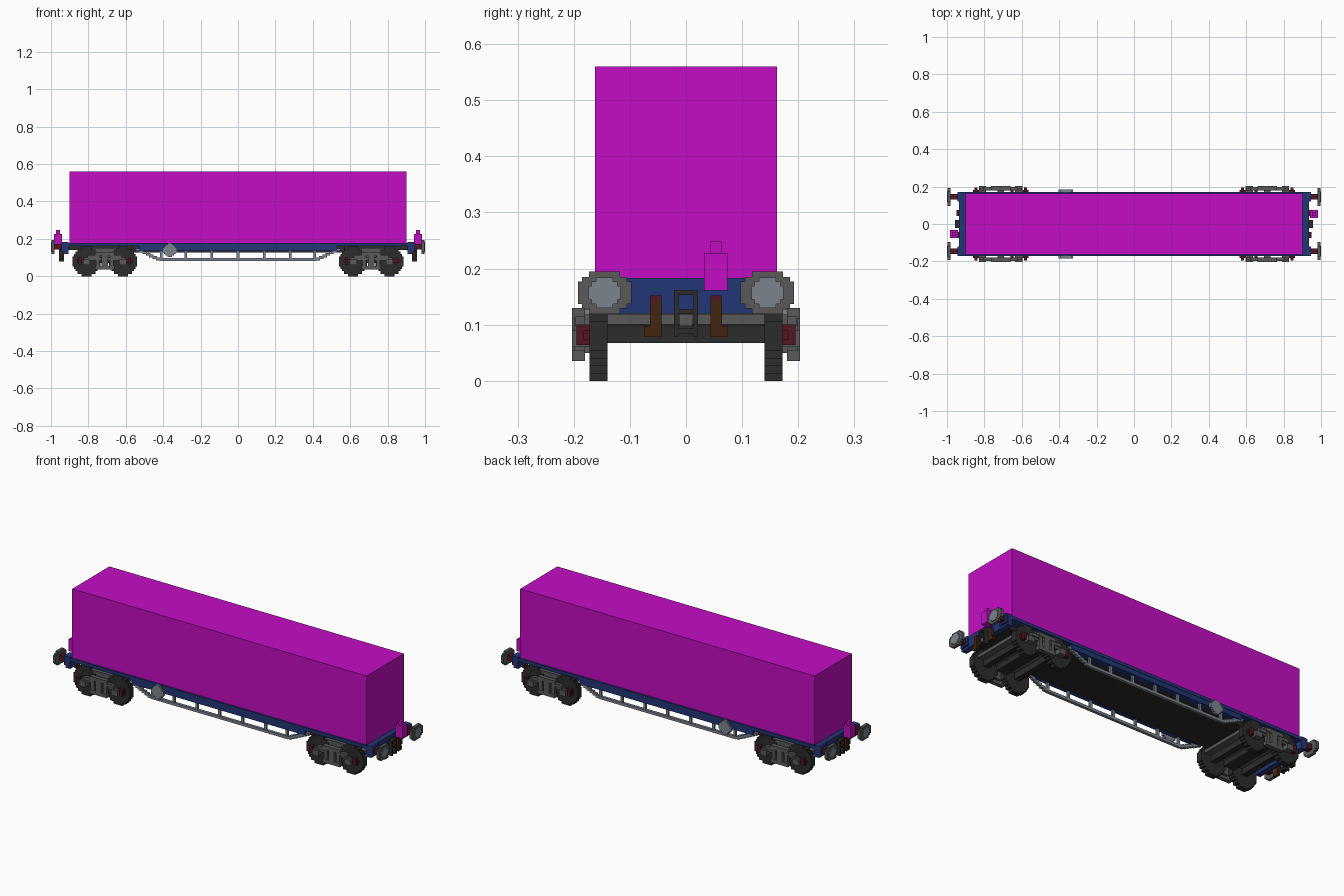
import bpy, bmesh, math

cube = bpy.data.objects.get("Cube")
if cube:
    bpy.data.objects.remove(cube, do_unlink=True)


def material(name, rgb):
    m = bpy.data.materials.new(name)
    m.use_nodes = True
    m.diffuse_color = (*rgb, 1)
    m.node_tree.nodes["Principled BSDF"].inputs["Base Color"].default_value = (*rgb, 1)
    return m


MAGENTA = material("magenta", (0.55, 0.004, 0.55))
BLUE = material("dark blue", (0.016, 0.036, 0.18))
BLACK = material("charcoal", (0.025, 0.025, 0.025))
GREY = material("grey", (0.1, 0.1, 0.1))
LIGHT = material("light grey", (0.2, 0.23, 0.27))
RED = material("dark red", (0.085, 0.008, 0.017))
BROWN = material("brown", (0.06, 0.018, 0.005))


def finish(name, bm, mat):
    bmesh.ops.recalc_face_normals(bm, faces=bm.faces)
    me = bpy.data.meshes.new(name)
    bm.to_mesh(me)
    bm.free()
    me.materials.append(mat)
    ob = bpy.data.objects.new(name, me)
    bpy.context.collection.objects.link(ob)
    return ob


def boxes(name, mat, spans, sx=1, sy=1):
    """One mesh from boxes (x0, x1, y0, y1, z0, z1), optionally flipped in x or y."""
    bm = bmesh.new()
    for x0, x1, y0, y1, z0, z1 in spans:
        vs = bmesh.ops.create_cube(bm, size=1)["verts"]
        for v in vs:
            v.co.x = sx * ((x0 + x1) / 2 + v.co.x * (x1 - x0))
            v.co.y = sy * ((y0 + y1) / 2 + v.co.y * (y1 - y0))
            v.co.z = (z0 + z1) / 2 + v.co.z * (z1 - z0)
    return finish(name, bm, mat)


def stepped_disc(name, mat, axis, centre, depth, steps):
    """Disc with a staircase rim; steps are (half width, half height) corners."""
    q = []
    for i, (w, h) in enumerate(steps):
        if i:
            q.append((w, steps[i - 1][1]))
        q.append((w, h))
    r = q[::-1]
    ring = q + [(-w, h) for w, h in r] + [(-w, -h) for w, h in q] + [(w, -h) for w, h in r]
    cx, cy, cz = centre
    bm = bmesh.new()
    d = depth / 2
    if axis == "x":
        vs = [bm.verts.new((cx - d, cy + u, cz + v)) for u, v in ring]
        vec = (depth, 0, 0)
    else:
        vs = [bm.verts.new((cx + u, cy - d, cz + v)) for u, v in ring]
        vec = (0, depth, 0)
    face = bm.faces.new(vs)
    ext = bmesh.ops.extrude_face_region(bm, geom=[face], use_keep_orig=True)["geom"]
    bmesh.ops.translate(bm, vec=vec, verts=[e for e in ext if isinstance(e, bmesh.types.BMVert)])
    return finish(name, bm, mat)


WHEEL = [(0.075, 0.027), (0.067, 0.040), (0.060, 0.053), (0.047, 0.067), (0.027, 0.08)]
HEAD = [(0.0475, 0.02), (0.04, 0.028), (0.0275, 0.0375)]
HEAD_IN = [(0.0285, 0.012), (0.023, 0.02), (0.015, 0.027)]
ROUND = [(0.038, 0.013), (0.03, 0.022), (0.022, 0.03), (0.013, 0.038)]

# Load and deck
boxes("container", MAGENTA, [(-0.9, 0.9, -0.162, 0.162, 0.178, 0.56)])
boxes("deck", BLUE, [(-0.93, 0.93, -0.172, 0.172, 0.162, 0.179)])
boxes("underfloor", BLACK, [(-0.57, 0.57, -0.135, 0.135, 0.128, 0.163),
                            (-0.92, 0.92, -0.12, 0.12, 0.14, 0.163)])

# Truss under each side of the deck
truss = [(-0.42, 0.42, 0.15, 0.165, 0.083, 0.098)]
truss += [(x - 0.007, x + 0.007, 0.152, 0.163, 0.095, 0.142)
          for x in (-0.41, -0.28, -0.14, 0, 0.14, 0.28, 0.41)]
for s in (-1, 1):
    for i in range(7):
        x, z = 0.415 + i * 0.018, 0.09 + i * 0.0083
        a, b = sorted((s * x, s * (x + 0.024)))
        truss.append((a, b, 0.15, 0.165, z - 0.005, z + 0.01))

for sy, side in ((-1, "front"), (1, "back")):
    boxes(side + "_side_sill", BLUE, [(-0.53, 0.53, 0.135, 0.17, 0.136, 0.163)], sy=sy)
    boxes(side + "_truss", LIGHT, truss, sy=sy)
    # Brake wheel on the sill
    stepped_disc(side + "_brake_wheel", LIGHT, "y", (-0.365, sy * 0.177, 0.14), 0.014, ROUND)

for sx, end in ((-1, "right"), (1, "left")):
    # Bogie
    boxes(end + "_bogie_bolster", GREY,
          [(0.56, 0.86, -0.14, 0.14, 0.1, 0.118), (0.65, 0.78, -0.17, 0.17, 0.118, 0.15)], sx)
    boxes(end + "_bogie_core", BLACK, [(0.68, 0.745, -0.14, 0.14, 0.072, 0.1),
                                       (0.66, 0.765, -0.1, 0.1, 0.118, 0.145)], sx)
    for sy, side in ((-1, "front"), (1, "back")):
        tag = f"{end}_{side}_"
        boxes(tag + "bogie_frame", GREY, [
            (0.60, 0.825, 0.18, 0.192, 0.085, 0.1),
            (0.66, 0.765, 0.18, 0.203, 0.11, 0.13),
            (0.62, 0.665, 0.18, 0.198, 0.098, 0.115),
            (0.76, 0.805, 0.18, 0.198, 0.098, 0.115),
            (0.665, 0.685, 0.18, 0.2, 0.05, 0.115),
            (0.74, 0.76, 0.18, 0.2, 0.05, 0.115),
            (0.695, 0.73, 0.165, 0.203, 0.05, 0.118),
            (0.66, 0.765, 0.18, 0.203, 0.035, 0.055),
            (0.595, 0.635, 0.172, 0.203, 0.06, 0.09),
            (0.79, 0.83, 0.172, 0.203, 0.06, 0.09)], sx, sy)
        boxes(tag + "axle_boxes", RED, [
            (x - 0.009, x + 0.009, 0.17, 0.195, 0.064, 0.1) for x in (0.58, 0.845)]
            + [(x - 0.016, x + 0.016, 0.17, 0.183, 0.074, 0.09) for x in (0.58, 0.845)]
            + [(0.645, 0.66, 0.172, 0.19, 0.082, 0.1)], sx, sy)
        for n, x in (("inner", 0.615), ("outer", 0.81)):
            stepped_disc(tag + n + "_wheel", BLACK, "y", (sx * x, sy * 0.156, 0.08), 0.032, WHEEL)
        # Buffer: base, shaft, plate and raised face
        boxes(tag + "buffer_base", BLUE, [(0.93, 0.945, 0.12, 0.17, 0.132, 0.182)], sx, sy)
        boxes(tag + "buffer_shaft", RED, [(0.94, 0.988, 0.13, 0.16, 0.142, 0.172)], sx, sy)
        stepped_disc(tag + "buffer_plate", GREY, "x", (sx * 0.988, sy * 0.145, 0.157), 0.016, HEAD)
        stepped_disc(tag + "buffer_face", LIGHT, "x", (sx * 0.997, sy * 0.145, 0.157), 0.006, HEAD_IN)
        # Brake hose
        boxes(tag + "hose", BROWN, [(0.935, 0.95, 0.044, 0.064, 0.078, 0.143),
                                    (0.935, 0.95, 0.044, 0.075, 0.078, 0.098)], sx, sy)
        boxes(tag + "hose_cap", RED, [(0.93, 0.948, 0.044, 0.064, 0.143, 0.152)], sx, sy)
    for n, x in (("inner", 0.615), ("outer", 0.81)):
        boxes(f"{end}_{n}_axle", BLACK, [(x - 0.016, x + 0.016, -0.142, 0.142, 0.067, 0.099)], sx)

    # End beam, coupling and tail lamp
    boxes(end + "_end_beam", BLUE, [(0.905, 0.935, -0.172, 0.172, 0.12, 0.183)], sx)
    coupling = [(0.93, 0.957, y - 0.004, y + 0.004, 0.078, 0.162) for y in (-0.017, 0.017)]
    coupling += [(0.93, 0.957, -0.02, 0.02, z, z + 0.009) for z in (0.084, 0.119, 0.153)]
    boxes(end + "_coupling", BLACK, coupling, sx)
    boxes(end + "_coupling_hook", GREY, [(0.93, 0.95, -0.012, 0.012, 0.098, 0.118)], sx)
    boxes(end + "_tail_lamp", MAGENTA, [(0.94, 0.983, 0.032, 0.074, 0.161, 0.227),
                                        (0.952, 0.972, 0.043, 0.063, 0.227, 0.248)], sx, sx)
